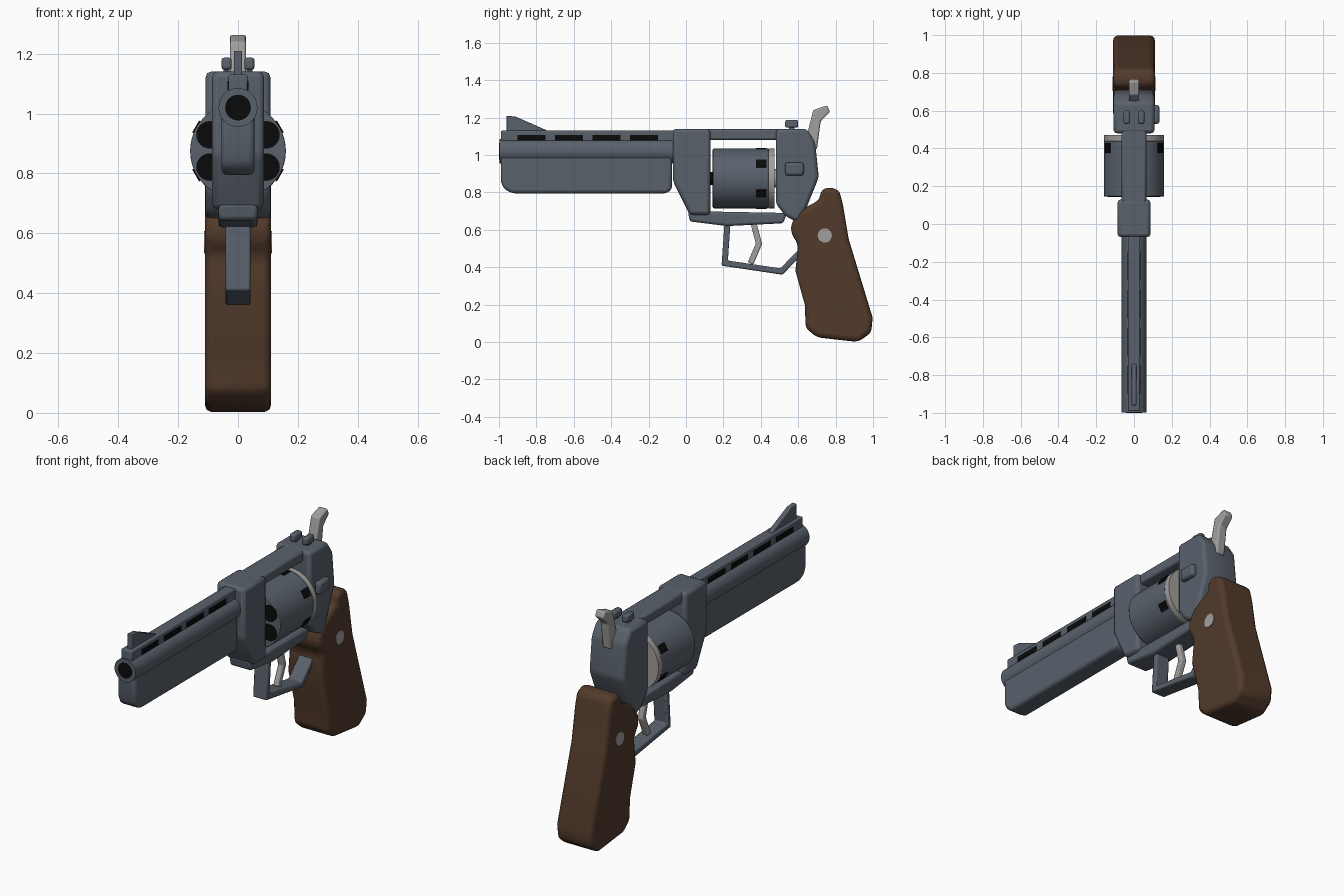
import bpy, bmesh, math
from mathutils import Matrix, Vector

default = bpy.data.objects.get("Cube")
if default:
    bpy.data.objects.remove(default, do_unlink=True)


def material(name, rgb):
    m = bpy.data.materials.new(name)
    m.use_nodes = True
    m.diffuse_color = (*rgb, 1)
    m.node_tree.nodes["Principled BSDF"].inputs["Base Color"].default_value = (*rgb, 1)
    return m


STEEL = material("blued steel", (0.10, 0.12, 0.148))
LIGHT = material("light steel", (0.36, 0.35, 0.34))
WOOD = material("brown wood", (0.085, 0.043, 0.024))
BLACK = material("black", (0.003, 0.003, 0.003))


def finish(name, bm, mat, bevel=0, segments=2):
    bmesh.ops.recalc_face_normals(bm, faces=bm.faces)
    mesh = bpy.data.meshes.new(name)
    bm.to_mesh(mesh)
    bm.free()
    mesh.materials.append(mat)
    ob = bpy.data.objects.new(name, mesh)
    bpy.context.collection.objects.link(ob)
    if bevel:
        mod = ob.modifiers.new("bevel", "BEVEL")
        mod.width, mod.segments = bevel, segments
        mod.limit_method, mod.angle_limit = "ANGLE", math.radians(25)
    bpy.ops.object.select_all(action="DESELECT")
    ob.select_set(True)
    bpy.context.view_layer.objects.active = ob
    bpy.ops.object.shade_smooth_by_angle(angle=math.radians(32))
    return ob


def prism(name, profile, half, mat=STEEL, bevel=0.012, segments=2, x=0):
    """Side outline of (y, z) points, extruded across x."""
    bm = bmesh.new()
    face = bm.faces.new([bm.verts.new((x - half, y, z)) for y, z in profile])
    new = bmesh.ops.extrude_face_region(bm, geom=[face])["geom"]
    bmesh.ops.translate(bm, vec=(2 * half, 0, 0),
                        verts=[v for v in new if isinstance(v, bmesh.types.BMVert)])
    return finish(name, bm, mat, bevel, segments)


def box(name, y0, y1, z0, z1, half, mat=STEEL, bevel=0.0, x=0):
    return prism(name, [(y0, z0), (y1, z0), (y1, z1), (y0, z1)], half, mat, bevel, x=x)


def rod(name, y0, y1, radius, z, mat=STEEL, x=0, sides=32, bevel=0):
    """Cylinder lying along y."""
    bm = bmesh.new()
    move = Matrix.Translation((x, (y0 + y1) / 2, z)) @ Matrix.Rotation(math.pi / 2, 4, "X")
    bmesh.ops.create_cone(bm, cap_ends=True, segments=sides, radius1=radius,
                          radius2=radius, depth=y1 - y0, matrix=move)
    return finish(name, bm, mat, bevel)


def strip(name, path, thick, half, mat, bevel):
    """Bent bar that follows (y, z) points with mitred corners."""
    pts = [Vector(p) for p in path]
    left, right = [], []
    for i, p in enumerate(pts):
        dirs = [(b - a).normalized() for a, b in zip(pts, pts[1:])][max(i - 1, 0):i + 1]
        normals = [Vector((-d.y, d.x)) for d in dirs]
        n = sum(normals, Vector((0, 0))).normalized()
        n *= thick / 2 / n.dot(normals[0])
        left.append(p + n)
        right.append(p - n)
    return prism(name, left + right[::-1], half, mat, bevel)


# Barrel, underlug, vented rib and front sight
BORE_Z = 1.02
rod("barrel", -0.998, -0.05, 0.065, BORE_Z)
rod("bore", -1.0, -0.95, 0.043, BORE_Z, BLACK)
prism("underlug", [(-0.99, 1.0), (-0.99, 0.86), (-0.975, 0.82), (-0.93, 0.795),
                   (-0.1, 0.795), (-0.075, 0.82), (-0.075, 1.0)], 0.055, bevel=0.028, segments=3)
box("rib", -0.99, -0.05, 1.05, 1.13, 0.032, bevel=0.006)
for i in range(4):
    start = -0.9 + 0.2 * i
    box(f"rib_vent_{i + 1}", start, start + 0.15, 1.078, 1.108, 0.0345, BLACK)
prism("front_sight", [(-0.96, 1.12), (-0.96, 1.21), (-0.91, 1.205), (-0.74, 1.13),
                      (-0.74, 1.12)], 0.014, bevel=0.004)

# Frame around the cylinder window
prism("front_frame", [(-0.07, 1.14), (-0.07, 0.86), (0.02, 0.68), (0.13, 0.68),
                      (0.13, 1.14)], 0.087, bevel=0.018)
prism("rear_frame", [(0.48, 1.14), (0.48, 0.74), (0.535, 0.67), (0.6, 0.64), (0.645, 0.72),
                     (0.71, 0.88), (0.69, 1.07), (0.645, 1.14)], 0.108, bevel=0.018)
box("top_strap", 0.08, 0.52, 1.08, 1.138, 0.065, bevel=0.012)
prism("bottom_strap", [(0.01, 0.70), (0.02, 0.645), (0.22, 0.62), (0.52, 0.635),
                       (0.54, 0.69)], 0.065, bevel=0.012)

# Cylinder with chambers, stop notches, rear ring and axle
AXIS_Z, RADIUS = 0.875, 0.16
rod("cylinder", 0.145, 0.44, RADIUS, AXIS_Z, sides=48, bevel=0.004)
rod("cylinder_rear_ring", 0.44, 0.472, RADIUS, AXIS_Z, LIGHT, sides=48)
rod("cylinder_axle", 0.12, 0.16, 0.035, AXIS_Z, BLACK)
rod("cylinder_ratchet", 0.47, 0.49, 0.05, AXIS_Z, LIGHT, sides=12)
for i in range(6):
    angle = math.radians(30 + 60 * i)
    rod(f"chamber_{i + 1}", 0.142, 0.16, 0.046, AXIS_Z + 0.108 * math.sin(angle), BLACK,
        x=0.108 * math.cos(angle), sides=24)
    notch = box(f"stop_notch_{i + 1}", 0.375, 0.43, 0.150, 0.1635, 0.023, BLACK)
    notch.matrix_world = (Matrix.Translation((0, 0, AXIS_Z))
                          @ Matrix.Rotation(angle - math.pi / 2, 4, "Y"))

# Trigger and guard
strip("trigger_guard", [(0.222, 0.64), (0.207, 0.422), (0.51, 0.377), (0.63, 0.5)],
      0.032, 0.042, STEEL, 0.007)
strip("trigger", [(0.36, 0.64), (0.39, 0.525), (0.345, 0.42)], 0.032, 0.016, LIGHT, 0.006)

# Hammer, rear sight and release latch
prism("hammer", [(0.63, 1.03), (0.655, 1.14), (0.68, 1.24), (0.755, 1.265), (0.77, 1.23),
                 (0.72, 1.18), (0.70, 1.03)], 0.027, LIGHT, 0.008)
for side, x in (("left", 0.038), ("right", -0.038)):
    box(f"{side}_rear_sight", 0.53, 0.60, 1.146, 1.187, 0.017, bevel=0.009, x=x)
    box(f"{side}_rear_sight_stem", 0.55, 0.58, 1.12, 1.16, 0.01, x=x)
box("release_latch", 0.53, 0.63, 0.89, 0.96, 0.02, bevel=0.014, x=0.115)

# Wooden grip with a round medallion on each side
prism("grip", [(0.565, 0.64), (0.61, 0.705), (0.715, 0.76), (0.72, 0.81), (0.765, 0.83),
               (0.82, 0.81), (0.84, 0.73), (0.87, 0.55), (0.998, 0.13), (0.99, 0.05),
               (0.92, 0.0), (0.70, 0.025), (0.64, 0.075), (0.635, 0.2), (0.585, 0.38),
               (0.60, 0.52), (0.56, 0.585)], 0.11, WOOD, 0.04, 3)
bm = bmesh.new()
bmesh.ops.create_cone(bm, cap_ends=True, segments=20, radius1=0.038, radius2=0.038, depth=0.228,
                      matrix=Matrix.Translation((0, 0.742, 0.57)) @ Matrix.Rotation(math.pi / 2, 4, "Y"))
finish("grip_medallions", bm, LIGHT)
